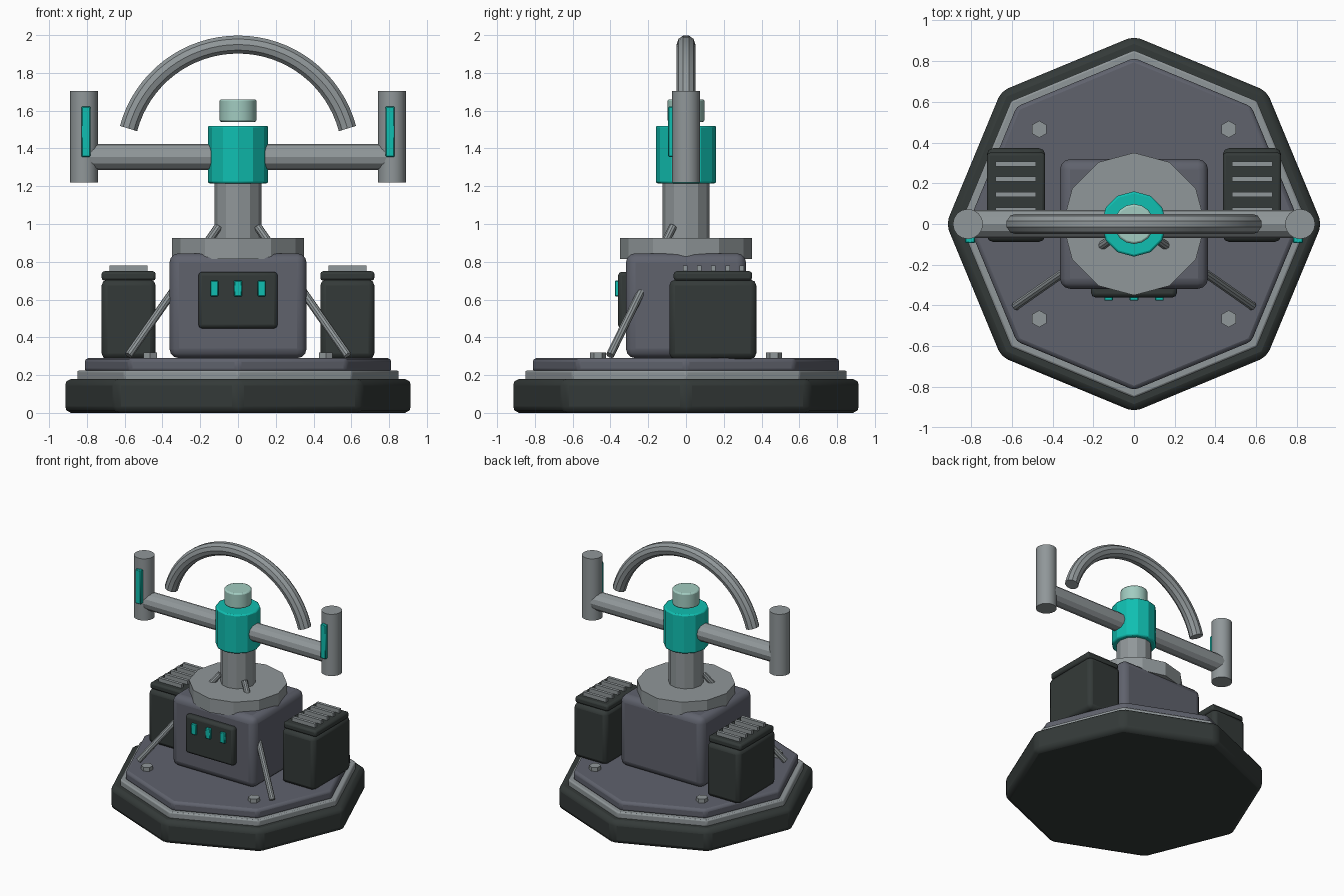
import bpy, math
from math import pi
from mathutils import Vector

if "Cube" in bpy.data.objects:
    bpy.data.objects.remove(bpy.data.objects["Cube"])


def material(name, rgb):
    m = bpy.data.materials.new(name)
    m.diffuse_color = (*rgb, 1)
    m.use_nodes = True
    m.node_tree.nodes["Principled BSDF"].inputs["Base Color"].default_value = m.diffuse_color
    return m


DARK = material("dark rubber", (0.034, 0.042, 0.040))
SLATE = material("slate", (0.115, 0.122, 0.152))
GREY = material("steel grey", (0.28, 0.31, 0.32))
TEAL = material("teal", (0.005, 0.52, 0.44))
PALE = material("pale green", (0.36, 0.60, 0.53))


def finish(ob, name, mat, bevel=0.0, segments=2, smooth=True):
    ob.name = name
    ob.data.materials.clear()
    ob.data.materials.append(mat)
    if bevel:
        b = ob.modifiers.new("bevel", 'BEVEL')
        b.width, b.segments = bevel, segments
        b.limit_method, b.angle_limit = 'ANGLE', math.radians(40)
    if smooth:
        bpy.ops.object.shade_smooth_by_angle(angle=math.radians(29))
    return ob


def box(name, mat, x, y, z, bevel=0.0, segments=2):
    """Box from (min, max) pairs."""
    bpy.ops.mesh.primitive_cube_add(size=1)
    ob = bpy.context.object
    lo, hi = Vector((x[0], y[0], z[0])), Vector((x[1], y[1], z[1]))
    mid, size = (lo + hi) / 2, hi - lo
    for v in ob.data.vertices:
        v.co = Vector([a * s for a, s in zip(v.co, size)]) + mid
    return finish(ob, name, mat, bevel, segments)


def rod(name, mat, a, b, radius, sides=12, bevel=0.0, turn=0.0, smooth=True):
    """Cylinder between two points."""
    a, b = Vector(a), Vector(b)
    bpy.ops.mesh.primitive_cylinder_add(vertices=sides, radius=radius, depth=(b - a).length)
    ob = bpy.context.object
    rot = (b - a).to_track_quat('Z', 'Y').to_matrix() if abs((b - a).normalized().z) < 0.999 else None
    for v in ob.data.vertices:
        c, s = math.cos(turn), math.sin(turn)
        p = Vector((v.co.x * c - v.co.y * s, v.co.x * s + v.co.y * c, v.co.z))
        v.co = (rot @ p if rot else p) + (a + b) / 2
    return finish(ob, name, mat, bevel, smooth=smooth)


def disc(name, mat, z0, z1, radius, sides, bevel=0.0, smooth=True):
    return rod(name, mat, (0, 0, z0), (0, 0, z1), radius, sides, bevel, 0, smooth)


# Stepped octagonal base
def octagon(name, mat, z0, z1, radius, corner, bevel):
    ob = disc(name, mat, z0, z1, radius, 8, bevel)
    ob.modifiers["bevel"].angle_limit = math.radians(corner)


octagon("base_skirt", DARK, 0.0, 0.18, 0.922, 40, 0.035)
octagon("base_trim", GREY, 0.17, 0.225, 0.853, 40, 0.01)
octagon("base_deck", SLATE, 0.215, 0.29, 0.815, 40, 0.02)

# Deck bolts
for sx in (-1, 1):
    for sy in (-1, 1):
        rod("deck_bolt", GREY, (sx * 0.465, sy * 0.465, 0.28),
            (sx * 0.465, sy * 0.465, 0.32), 0.042, 6, smooth=False)

# Central housing and front control panel
box("housing", SLATE, (-0.363, 0.363), (-0.318, 0.318), (0.29, 0.845), 0.05, 3)
box("control_panel", DARK, (-0.21, 0.21), (-0.36, -0.30), (0.447, 0.747), 0.02)
for x in (-0.125, 0, 0.125):
    box("panel_light", TEAL, (x - 0.021, x + 0.021), (-0.376, -0.35), (0.617, 0.70), 0.004, 1)

# Mast
disc("collar", GREY, 0.815, 0.925, 0.35, 12, smooth=False)
disc("mast", GREY, 0.90, 1.25, 0.125, 12)
disc("hub", TEAL, 1.215, 1.52, 0.16, 12, 0.01)
disc("hub_cap", PALE, 1.54, 1.66, 0.098, 16, 0.01)

# Cross arm with end posts and light strips
rod("cross_arm", GREY, (-0.79, 0, 1.355), (0.79, 0, 1.355), 0.068, 12)
for s in (-1, 1):
    rod("end_post", GREY, (s * 0.815, 0, 1.22), (s * 0.815, 0, 1.705), 0.074, 16)
    x = s * 0.805
    box("light_strip", TEAL, (x - 0.024, x + 0.024), (-0.094, -0.062), (1.355, 1.622), 0.005, 1)

# Arched hoop over the mast
curve = bpy.data.curves.new("hoop", 'CURVE')
curve.dimensions = '3D'
curve.bevel_depth, curve.bevel_resolution, curve.use_fill_caps = 0.05, 3, True
spline = curve.splines.new('POLY')
steps = 32
spline.points.add(steps)
for i, p in enumerate(spline.points):
    t = math.radians(15 + 150 * i / steps)
    p.co = (0.6 * math.cos(t), 0, 1.35 + 0.6 * math.sin(t), 1)
hoop = bpy.data.objects.new("hoop", curve)
bpy.context.collection.objects.link(hoop)
bpy.ops.object.select_all(action='DESELECT')
hoop.select_set(True)
bpy.context.view_layer.objects.active = hoop
bpy.ops.object.convert(target='MESH')
finish(bpy.context.object, "hoop", GREY)

for s in (-1, 1):
    # Diagonal brace running from mast to deck
    rod("brace", GREY, (s * 0.105, -0.07, 0.985), (s * 0.58, -0.402, 0.305), 0.022, 10)
    # Side power pack with lid and cooling fins
    x0, x1 = sorted((s * 0.436, s * 0.722))
    box("power_pack", DARK, (x0, x1), (-0.088, 0.372), (0.285, 0.705), 0.03)
    box("pack_lid", DARK, (x0, x1), (-0.065, 0.35), (0.70, 0.75), 0.015)
    f0, f1 = sorted((s * 0.48, s * 0.68))
    for i in range(5):
        y = 0.075 * i - 0.005
        box("cooling_fin", GREY, (f0, f1), (y - 0.012, y + 0.012), (0.74, 0.78))
